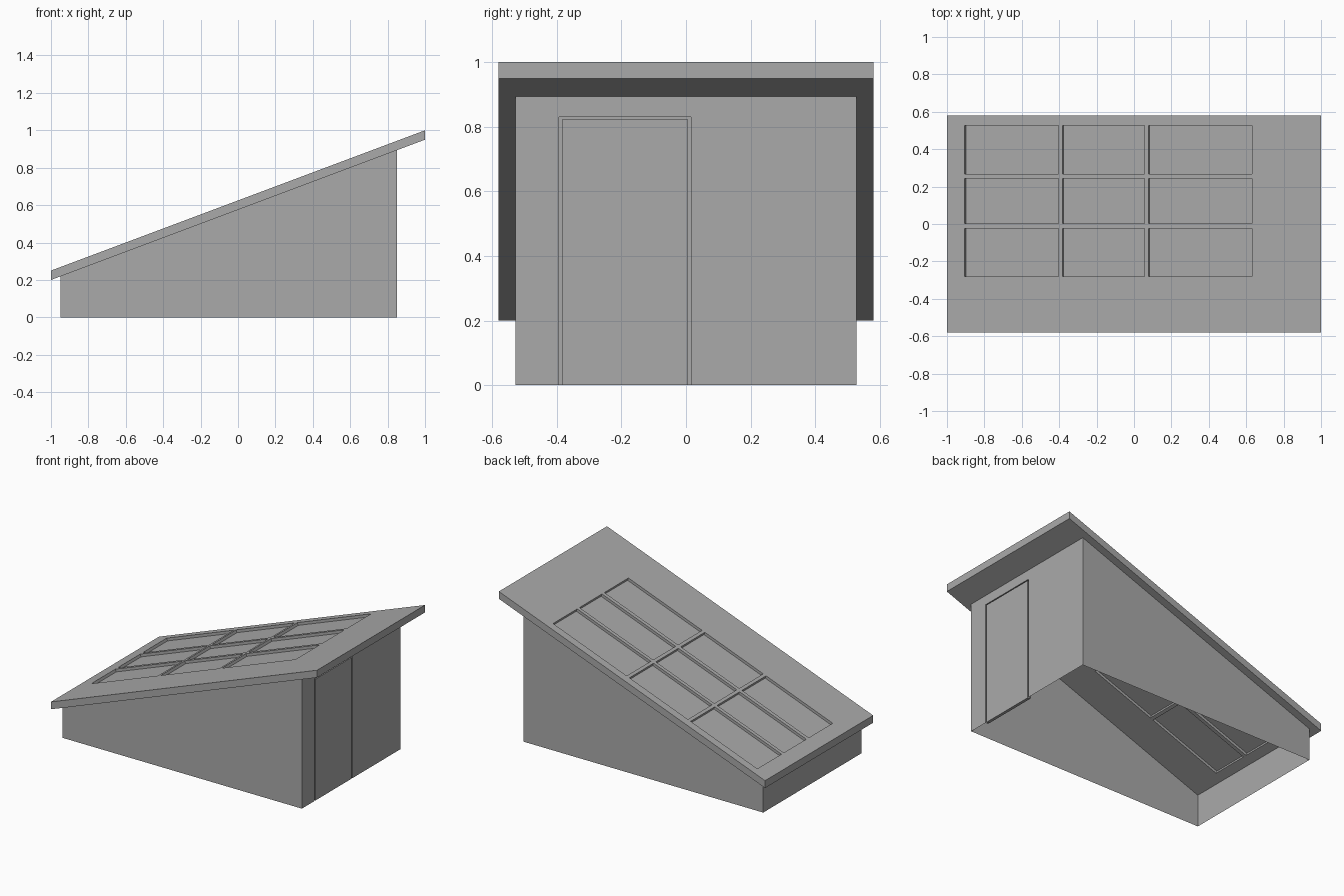
import bpy, bmesh, math
from mathutils import Matrix, Vector

cube = bpy.data.objects.get("Cube")
if cube:
    bpy.data.objects.remove(cube, do_unlink=True)

SLOPE = 0.375
ANGLE = math.atan(SLOPE)
HALF_Y = 0.528                    # half depth of the walls
WALL_LOW, WALL_HIGH = -0.95, 0.85  # x of the low and high walls

grey = bpy.data.materials.new("plain_grey")
grey.use_nodes = True
grey.diffuse_color = (0.4, 0.4, 0.4, 1)
grey.node_tree.nodes["Principled BSDF"].inputs["Base Color"].default_value = (0.4, 0.4, 0.4, 1)


def under(x):
    """Height of the roof underside."""
    return 0.575 + SLOPE * x


def make(name, bm):
    mesh = bpy.data.meshes.new(name)
    bm.to_mesh(mesh)
    bm.free()
    mesh.materials.append(grey)
    obj = bpy.data.objects.new(name, mesh)
    bpy.context.scene.collection.objects.link(obj)
    return obj


def add_face(bm, points):
    return bm.faces.new([bm.verts.new(p) for p in points])


def add_box(bm, size, matrix):
    bmesh.ops.create_cube(bm, size=1, matrix=matrix @ Matrix.Diagonal((*size, 1)))


# Open-bottomed walls: two sloping sides, a low end and a high end with a doorway
DOOR_A, DOOR_B, DOOR_TOP, GAP, DEPTH = -0.393, 0.016, 0.83, 0.011, 0.02
low_z, high_z = under(WALL_LOW), under(WALL_HIGH)
bm = bmesh.new()
side = [(WALL_LOW, 0), (WALL_HIGH, 0), (WALL_HIGH, high_z), (WALL_LOW, low_z)]
add_face(bm, [(x, -HALF_Y, z) for x, z in side])
add_face(bm, [(x, HALF_Y, z) for x, z in reversed(side)])
add_face(bm, [(WALL_LOW, y, z) for y, z in
              [(HALF_Y, 0), (-HALF_Y, 0), (-HALF_Y, low_z), (HALF_Y, low_z)]])
opening = [(DOOR_A, 0), (DOOR_A, DOOR_TOP), (DOOR_B, DOOR_TOP), (DOOR_B, 0)]
outline = [(-HALF_Y, 0)] + opening + [(HALF_Y, 0), (HALF_Y, high_z), (-HALF_Y, high_z)]
add_face(bm, [(WALL_HIGH, y, z) for y, z in outline])
# Doorway reveal and its backing
inner = WALL_HIGH - DEPTH
for (ya, za), (yb, zb) in zip(opening, opening[1:]):
    add_face(bm, [(WALL_HIGH, yb, zb), (WALL_HIGH, ya, za), (inner, ya, za), (inner, yb, zb)])
add_face(bm, [(inner, y, z) for y, z in reversed(opening)])
bmesh.ops.remove_doubles(bm, verts=bm.verts, dist=1e-5)
make("walls", bm)

# Flush door with a narrow gap around it
bm = bmesh.new()
door_h = DOOR_TOP - GAP * 0.6
add_box(bm, (DEPTH, DOOR_B - DOOR_A - 2 * GAP, door_h),
        Matrix.Translation((WALL_HIGH - DEPTH / 2, (DOOR_A + DOOR_B) / 2, door_h / 2)))
make("door", bm)

# Sloping roof slab with plumb-cut ends
bm = bmesh.new()
profile = [(-1, under(-1)), (1, under(1)), (1, under(1) + 0.05), (-1, under(-1) + 0.05)]
end = add_face(bm, [(x, -0.58, z) for x, z in profile])
ext = bmesh.ops.extrude_face_region(bm, geom=[end])
bmesh.ops.translate(bm, vec=(0, 1.16, 0),
                    verts=[v for v in ext["geom"] if isinstance(v, bmesh.types.BMVert)])
bmesh.ops.recalc_face_normals(bm, faces=bm.faces)
roof = make("roof", bm)

# Three by three skylights: square-cut openings with recessed panes
COLUMNS = [(-0.905, -0.404), (-0.383, 0.056), (0.077, 0.63)]
ROWS = [(-0.282, -0.024), (0.002, 0.243), (0.268, 0.527)]
normal = Vector((-math.sin(ANGLE), 0, math.cos(ANGLE)))
tilt = Matrix.Rotation(-ANGLE, 4, 'Y')
cut_bm, pane_bm = bmesh.new(), bmesh.new()
for x0, x1 in COLUMNS:
    for y0, y1 in ROWS:
        mid = (x0 + x1) / 2
        centre = Vector((mid, (y0 + y1) / 2, under(mid) + 0.05))
        length, width = (x1 - x0) / math.cos(ANGLE), y1 - y0
        add_box(cut_bm, (length, width, 0.2), Matrix.Translation(centre) @ tilt)
        add_box(pane_bm, (length, width, 0.01),
                Matrix.Translation(centre - normal * 0.0234) @ tilt)
make("skylight_panes", pane_bm)
cutter = make("skylight_cutter", cut_bm)
cutter.hide_render = True

cut = roof.modifiers.new("skylights", 'BOOLEAN')
cut.operation = 'DIFFERENCE'
cut.solver = 'EXACT'
cut.object = cutter
bpy.context.view_layer.update()
deps = bpy.context.evaluated_depsgraph_get()
result = bpy.data.meshes.new_from_object(roof.evaluated_get(deps))
roof.modifiers.clear()
roof.data = result
bpy.data.objects.remove(cutter, do_unlink=True)
